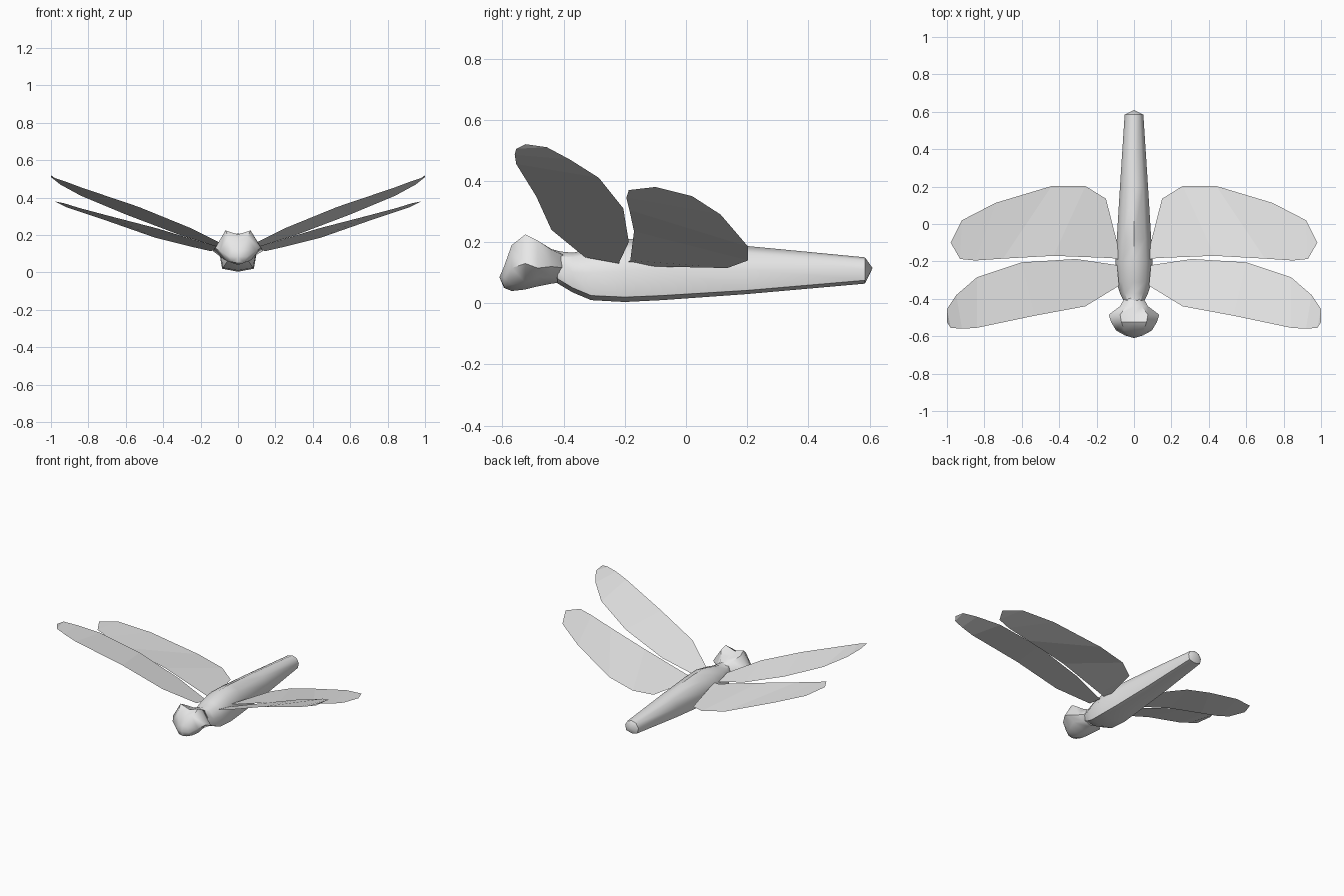
import bpy, bmesh

grey = bpy.data.materials.new("light grey")
grey.diffuse_color = (0.8, 0.8, 0.8, 1)


def finish(bm, name, smooth):
    bmesh.ops.recalc_face_normals(bm, faces=bm.faces) if smooth else None
    me = bpy.data.meshes.new(name)
    bm.to_mesh(me)
    bm.free()
    me.materials.append(grey)
    ob = bpy.data.objects.new(name, me)
    bpy.context.collection.objects.link(ob)
    if smooth:
        bpy.context.view_layer.objects.active = ob
        ob.select_set(True)
        bpy.ops.object.shade_smooth_by_angle(angle=0.8)
        ob.select_set(False)
    return ob


def loft(name, rings, shoulder, low, nose, tail):
    """Skin mirrored rings given as y, half width, centre top, shoulder, side, low, bottom heights."""
    bm = bmesh.new()
    loops = []
    for y, w, top, sh, side, lo, bot in rings:
        half = [(w * shoulder, sh), (w, side), (w * low, lo)]
        pts = [(0, top)] + half + [(0, bot)] + [(-x, z) for x, z in reversed(half)]
        loops.append([bm.verts.new((x, y, z)) for x, z in pts])
    for a, b in zip(loops, loops[1:]):
        for i in range(8):
            j = (i + 1) % 8
            bm.faces.new((a[i], a[j], b[j], b[i]))
    for loop, tip in ((loops[0], nose), (loops[-1], tail)):
        v = bm.verts.new(tip)
        for i in range(8):
            bm.faces.new((loop[i], loop[(i + 1) % 8], v))
    return finish(bm, name, True)


def wing(name, lead, trail, tip, side):
    """Thin sheet between a leading and a trailing edge, closed by a tip point."""
    bm = bmesh.new()
    def edge(pts):
        return [bm.verts.new((x * side, y, z)) for x, y, z in pts]
    a, b, t = edge(lead), edge(trail), edge([tip])[0]
    for i in range(len(a) - 1):
        bm.faces.new((a[i], a[i + 1], b[i + 1], b[i]))
    bm.faces.new((a[-1], t, b[-1]))
    if side < 0:
        bmesh.ops.reverse_faces(bm, faces=bm.faces)
    return finish(bm, name, False)


# Thorax and long tapering abdomen
loft("body", [
    (-0.42, 0.050, 0.170, 0.155, 0.115, 0.080, 0.065),
    (-0.37, 0.075, 0.165, 0.150, 0.100, 0.050, 0.035),
    (-0.31, 0.095, 0.180, 0.160, 0.100, 0.025, 0.010),
    (-0.20, 0.100, 0.210, 0.180, 0.105, 0.020, 0.004),
    (-0.08, 0.092, 0.209, 0.180, 0.110, 0.025, 0.010),
    (0.20, 0.075, 0.187, 0.165, 0.110, 0.042, 0.030),
    (0.585, 0.050, 0.150, 0.140, 0.110, 0.075, 0.064)],
    0.65, 0.85, (0, -0.43, 0.115), (0, 0.61, 0.115))

# Head with two bulging eyes and a dip between them
loft("head", [
    (-0.595, 0.050, 0.120, 0.120, 0.085, 0.055, 0.050),
    (-0.570, 0.095, 0.175, 0.190, 0.115, 0.060, 0.040),
    (-0.525, 0.122, 0.203, 0.225, 0.130, 0.068, 0.045),
    (-0.485, 0.135, 0.190, 0.205, 0.115, 0.085, 0.055),
    (-0.440, 0.075, 0.177, 0.175, 0.120, 0.085, 0.064),
    (-0.395, 0.050, 0.165, 0.155, 0.115, 0.085, 0.070)],
    0.55, 0.60, (0, -0.61, 0.085), (0, -0.38, 0.115))

# Front and rear wing pairs
front = ([(0.08, -0.33, 0.15), (0.26, -0.44, 0.24), (0.53, -0.49, 0.35),
          (0.84, -0.555, 0.455), (0.92, -0.56, 0.485), (0.98, -0.555, 0.505)],
         [(0.09, -0.22, 0.13), (0.31, -0.187, 0.20), (0.60, -0.205, 0.31),
          (0.84, -0.285, 0.41), (0.95, -0.38, 0.47), (1.0, -0.455, 0.51)],
         (1.0, -0.525, 0.52))
rear = ([(0.08, -0.19, 0.135), (0.12, -0.182, 0.14), (0.43, -0.17, 0.235),
         (0.70, -0.185, 0.305), (0.85, -0.195, 0.345), (0.93, -0.187, 0.37)],
        [(0.09, -0.10, 0.12), (0.15, 0.135, 0.115), (0.26, 0.203, 0.14),
         (0.44, 0.203, 0.185), (0.74, 0.113, 0.29), (0.92, 0.02, 0.35)],
        (0.98, -0.10, 0.38))
for label, shape in (("front_wing", front), ("rear_wing", rear)):
    for suffix, side in (("right", 1), ("left", -1)):
        wing(label + "_" + suffix, *shape, side)
